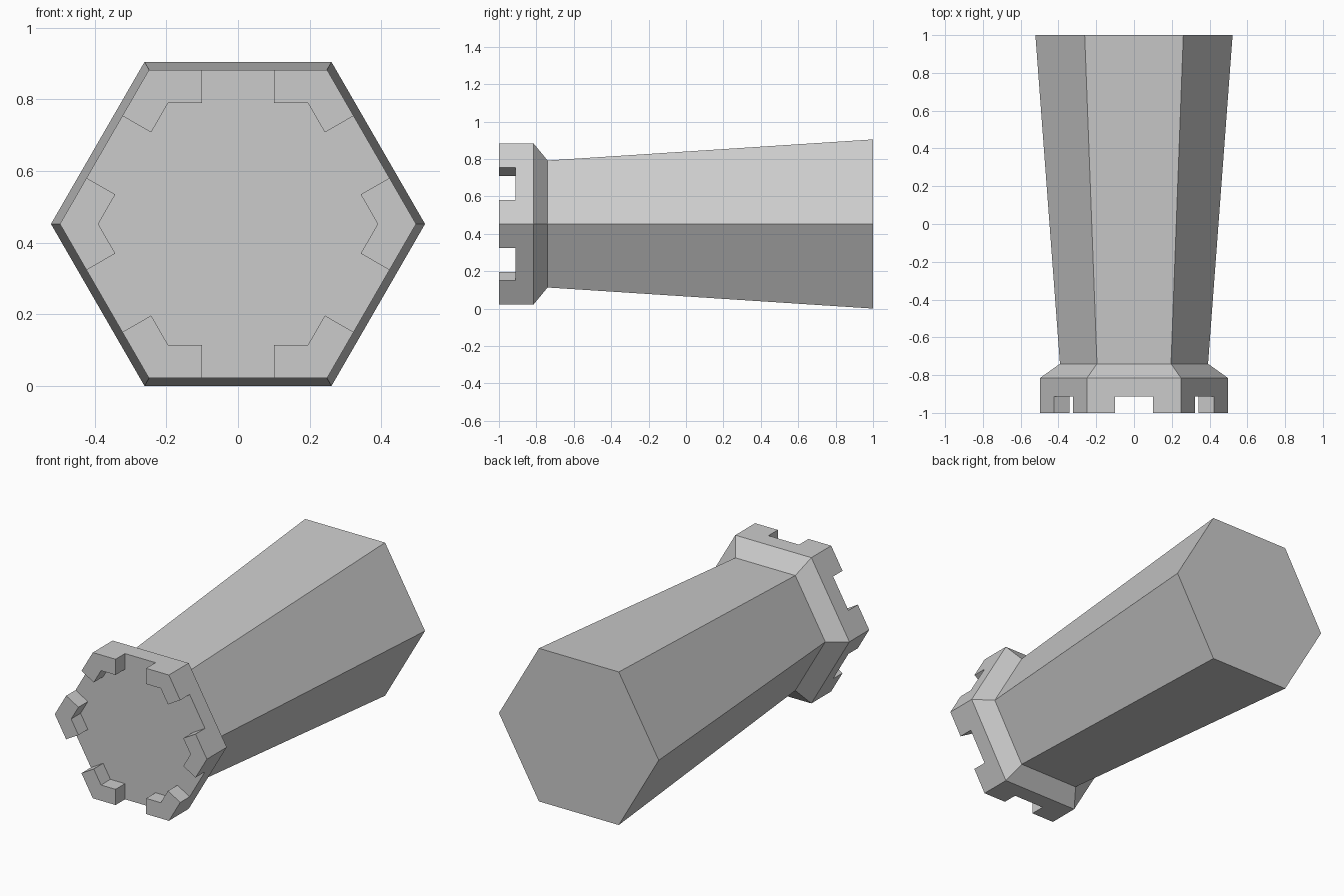
import bpy, bmesh
from math import radians, cos, sin, sqrt

if "Cube" in bpy.data.objects:
    bpy.data.objects.remove(bpy.data.objects["Cube"])

R_BASE, R_NECK, R_HEAD, R_INNER = 0.522, 0.392, 0.497, 0.39
Y_BASE, Y_NECK, Y_HEAD, Y_FLOOR, Y_TOP = 1.0, -0.74, -0.815, -0.912, -1.0
HALF_GAP = 0.1
AP = sqrt(3) / 2
CZ = R_BASE * AP  # axis height, so a flat side rests on z = 0

bm = bmesh.new()


def vert(x, z, y):
    return bm.verts.new((x, y, z + CZ))


def corner(r, k, y):
    a = radians(60 * k)
    return vert(r * cos(a), r * sin(a), y)


def on_side(r, normal_deg, offset, y):
    # point on a hexagon side, offset from the side's middle
    a = radians(normal_deg)
    return vert(r * AP * cos(a) - offset * sin(a), r * AP * sin(a) + offset * cos(a), y)


def merlon_outline(k, y):
    # L-shaped battlement round one corner, from gap to gap
    b, a = 60 * k - 30, 60 * k + 30
    return [on_side(R_HEAD, b, HALF_GAP, y), on_side(R_INNER, b, HALF_GAP, y),
            corner(R_INNER, k, y),
            on_side(R_INNER, a, -HALF_GAP, y), on_side(R_HEAD, a, -HALF_GAP, y)]


# Tapered shaft and flared collar
rings = [[corner(r, k, y) for k in range(6)]
         for r, y in ((R_BASE, Y_BASE), (R_NECK, Y_NECK), (R_HEAD, Y_HEAD))]
bm.faces.new(rings[0])
for lo, hi in zip(rings, rings[1:]):
    for k in range(6):
        j = (k + 1) % 6
        bm.faces.new((lo[k], lo[j], hi[j], hi[k]))

# Floor of the platform and the six corner battlements
low = [merlon_outline(k, Y_FLOOR) for k in range(6)]
top = [merlon_outline(k, Y_TOP) for k in range(6)]
tips = [corner(R_HEAD, k, Y_TOP) for k in range(6)]
bm.faces.new([v for outline in low for v in outline])
for k in range(6):
    bm.faces.new(top[k] + [tips[k]])
    for i in range(4):
        bm.faces.new((low[k][i], low[k][i + 1], top[k][i + 1], top[k][i]))
    # Notched outer wall
    j = (k + 1) % 6
    bm.faces.new((tips[k], top[k][4], low[k][4], low[j][0], top[j][0], tips[j],
                  rings[2][j], rings[2][k]))

bmesh.ops.recalc_face_normals(bm, faces=bm.faces)
bmesh.ops.triangulate(bm, faces=[f for f in bm.faces if len(f.verts) > 6])
mesh = bpy.data.meshes.new("hexagonal_tower")
bm.to_mesh(mesh)
bm.free()
bpy.context.collection.objects.link(bpy.data.objects.new("hexagonal_tower", mesh))
